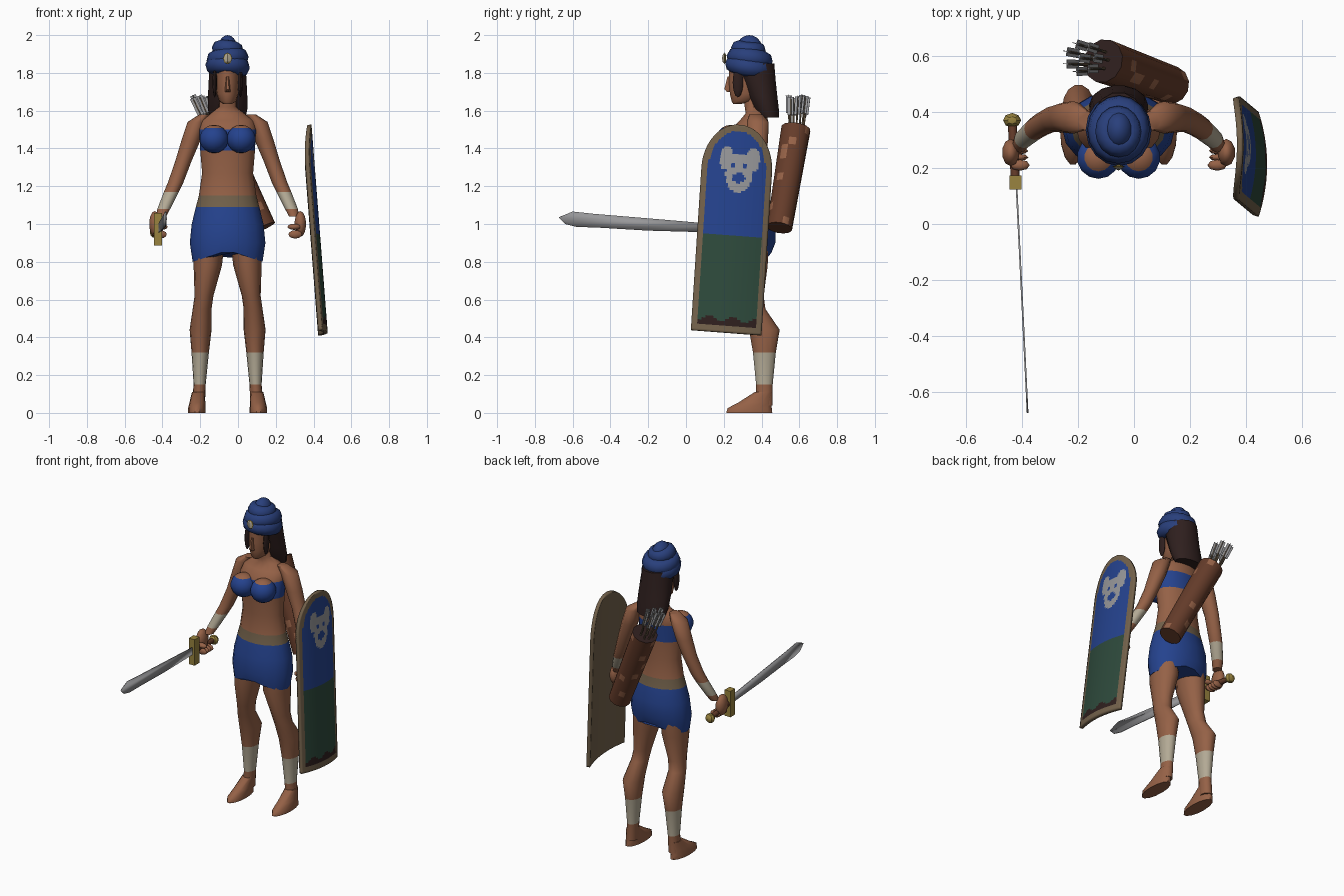
import bpy, bmesh, math, random
from mathutils import Vector, Matrix

random.seed(4)
if "Cube" in bpy.data.objects:
    bpy.data.objects.remove(bpy.data.objects["Cube"])

COLOURS = {
    "skin": (.30, .12, .062), "cloth_blue": (.018, .055, .27), "turban_blue": (.022, .05, .20),
    "tan": (.17, .12, .07), "bandage": (.45, .40, .30), "hair_dark": (.028, .014, .013),
    "leather": (.13, .045, .023), "gold": (.32, .23, .05), "steel": (.31, .31, .32),
    "field_green": (.027, .068, .045)}
MATS = {}
for key, rgb in COLOURS.items():
    m = bpy.data.materials.new(key)
    m.use_nodes = True
    m.diffuse_color = (*rgb, 1)
    m.node_tree.nodes["Principled BSDF"].inputs["Base Color"].default_value = (*rgb, 1)
    MATS[key] = m
CX = -.055  # body centre line


def finish(name, bm, rule, angle=50):
    """Turn a bmesh into an object; rule is a colour name or a function of a face centre."""
    bmesh.ops.recalc_face_normals(bm, faces=bm.faces)
    mesh = bpy.data.meshes.new(name)
    slots = []
    for f in bm.faces:
        key = rule if isinstance(rule, str) else rule(f.calc_center_median())
        if key not in slots:
            slots.append(key)
        f.material_index = slots.index(key)
    bm.to_mesh(mesh)
    bm.free()
    for key in slots:
        mesh.materials.append(MATS[key])
    obj = bpy.data.objects.new(name, mesh)
    bpy.context.collection.objects.link(obj)
    bpy.ops.object.select_all(action='DESELECT')
    obj.select_set(True)
    bpy.context.view_layer.objects.active = obj
    bpy.ops.object.shade_smooth_by_angle(angle=math.radians(angle))
    return obj


def loft(name, rings, rule, sides=14, angle=50, notch=0):
    """Skin level ellipses given as (x, y, z, rx, ry); notch lifts the middle of the first."""
    bm = bmesh.new()
    loops = []
    for i, (x, y, z, rx, ry) in enumerate(rings):
        loop = []
        for k in range(sides):
            a = math.tau * k / sides
            lift = notch * (1 - abs(math.cos(a))) if i == 0 else 0
            loop.append(bm.verts.new((x + rx * math.cos(a), y + ry * math.sin(a), z + lift)))
        loops.append(loop)
    for lo, hi in zip(loops, loops[1:]):
        for k in range(sides):
            n = (k + 1) % sides
            bm.faces.new((lo[k], lo[n], hi[n], hi[k]))
    bm.faces.new(loops[0][::-1])
    bm.faces.new(loops[-1])
    return finish(name, bm, rule, angle)


def ball(name, loc, radii, rule, u=14, v=9, angle=60):
    bm = bmesh.new()
    mat = Matrix.Translation(loc) @ Matrix.Diagonal((*radii, 1))
    bmesh.ops.create_uvsphere(bm, u_segments=u, v_segments=v, radius=1, matrix=mat)
    return finish(name, bm, rule, angle)


def box(name, loc, size, rule):
    bm = bmesh.new()
    bmesh.ops.create_cube(bm, size=1, matrix=Matrix.Translation(loc) @ Matrix.Diagonal((*size, 1)))
    return finish(name, bm, rule, 30)


def aim(obj, a, b):
    """Place an object's origin at a with its z axis pointing to b."""
    obj.location = a
    obj.rotation_mode = 'QUATERNION'
    obj.rotation_quaternion = (Vector(b) - Vector(a)).to_track_quat('Z', 'Y')


def rod(name, a, b, r, rule, sides=8):
    length = (Vector(b) - Vector(a)).length
    aim(loft(name, [(0, 0, 0, r, r), (0, 0, length, r, r)], rule, sides), a, b)


# Torso with skirt, belt and bandeau
def torso_rule(c):
    if c.z < 1.09:
        return "cloth_blue"
    if c.z < 1.15:
        return "tan"
    return "cloth_blue" if 1.39 < c.z < 1.5 else "skin"


torso = [(.33, .8, .185, .125), (.335, .9, .2, .14), (.34, 1, .19, .135), (.34, 1.09, .168, .115),
         (.34, 1.15, .152, .102), (.34, 1.27, .135, .09), (.335, 1.39, .145, .098),
         (.335, 1.5, .15, .1), (.36, 1.55, .14, .075), (.37, 1.585, .09, .055),
         (.36, 1.62, .045, .05), (.35, 1.7, .045, .05)]
loft("torso", [(CX, *r) for r in torso], torso_rule, 18, notch=.06)

# Limbs: sideways offset from the centre line, y, z and radii
leg = [(.095, .34, .95, .085, .1), (.105, .335, .78, .075, .1), (.125, .345, .62, .05, .068),
       (.135, .36, .55, .05, .062), (.143, .415, .44, .058, .083), (.145, .415, .32, .046, .062),
       (.148, .415, .15, .032, .045), (.155, .415, .04, .035, .045)]
foot = [(.163, .335, 0, .046, .125), (.163, .337, .025, .046, .12), (.16, .365, .055, .042, .09),
        (.155, .41, .11, .034, .048)]
arm = [(.12, .37, 1.58, .03, .035), (.162, .38, 1.54, .05, .058), (.195, .38, 1.44, .05, .054),
       (.235, .375, 1.33, .043, .046), (.275, .355, 1.22, .041, .042), (.298, .34, 1.17, .039, .04),
       (.338, .305, 1.08, .034, .034), (.352, .285, 1.04, .027, .03)]
for side, s in (("left", 1), ("right", -1)):
    def put(rings):
        return [(CX + s * r[0], *r[1:]) for r in rings]
    loft(side + "_leg", put(leg), lambda c: "bandage" if .15 < c.z < .32 else "skin")
    loft(side + "_foot", put(foot), "skin")
    loft(side + "_arm", put(arm), lambda c: "bandage" if 1.08 < c.z < 1.17 else "skin", 12)
    ball(side + "_bust", (CX + s * .072, .238, 1.45), (.078, .078, .075),
         lambda c: "cloth_blue" if c.z < 1.505 else "skin")
    # Curled hand
    ball(side + "_palm", (CX + s * .385, .255, 1.0), (.032, .05, .068), "skin", 10, 7)
    for i in range(4):
        ball(f"{side}_finger_{i}", (CX + s * .358, .215 + .023 * i, .945), (.036, .013, .022), "skin", 8, 6)
    ball(side + "_thumb", (CX + s * .352, .21, .985), (.035, .02, .016), "skin", 8, 6)

# Head, nose and long hair
head = [(.27, 1.635, .022, .02), (.3, 1.65, .045, .06), (.32, 1.69, .058, .09),
        (.33, 1.75, .064, .105), (.335, 1.85, .066, .108)]
loft("head", [(CX, *r) for r in head], "skin")
nose = [(.228, 1.7, .015, .014), (.222, 1.713, .014, .022), (.228, 1.78, .007, .01)]
loft("nose", [(CX, *r) for r in nose], "skin", 6)
hair = [(.44, 1.565, .095, .055), (.425, 1.61, .105, .068), (.405, 1.68, .104, .08),
        (.385, 1.76, .1, .092), (.36, 1.85, .095, .11)]
loft("hair", [(CX, *r) for r in hair], "hair_dark")
for side, s in (("left", 1), ("right", -1)):
    ball(side + "_hair_lock", (CX + s * .068, .275, 1.75), (.012, .028, .08), "hair_dark", 8, 6)


# Wound turban: stacked tilted rolls around a dome
def roll(name, loc, radius, thick, tilt, lean):
    bm = bmesh.new()
    turns, ring = 16, 8
    grid = []
    for i in range(turns):
        a = math.tau * i / turns
        grid.append([bm.verts.new(((radius + thick * math.cos(b)) * math.cos(a),
                                   (radius + thick * math.cos(b)) * math.sin(a) * 1.1,
                                   thick * 1.15 * math.sin(b)))
                     for b in (math.tau * k / ring for k in range(ring))])
    for i in range(turns):
        for k in range(ring):
            n, j = (k + 1) % ring, (i + 1) % turns
            bm.faces.new((grid[i][k], grid[j][k], grid[j][n], grid[i][n]))
    obj = finish(name, bm, "turban_blue", 60)
    obj.location = loc
    obj.rotation_euler = (tilt, lean, 0)


roll("turban_lower_roll", (CX, .335, 1.835), .075, .043, -.16, .08)
roll("turban_middle_roll", (CX, .337, 1.875), .068, .044, -.14, -.1)
roll("turban_upper_roll", (CX, .33, 1.925), .046, .038, -.1, .12)
ball("turban_dome", (CX, .335, 1.93), (.052, .068, .07), "turban_blue")
ball("turban_jewel_setting", (CX, .205, 1.877), (.024, .008, .03), "gold", 4, 4, 20)
ball("turban_jewel", (CX, .2, 1.877), (.019, .009, .025), "bandage", 4, 4, 20)


# Curved tall shield, painted by rule
def shield_half(v):
    return .187 * math.sqrt(max(0, 1 - (max(0, v - .86) / .242) ** 2))


def shield_point(u, v):
    return (.475 - .078 * v - .03 * (u / .187) ** 2, .2125 + .065 * v + u, .425 + v - .075 * u)


def inside(a, b, ca, cb, ra, rb):
    return ((a - ca) / ra) ** 2 + ((b - cb) / rb) ** 2 < 1


def shield_rule(u, v):
    if v < .04 or abs(u) > .152 or (v > .86 and not inside(u, v, 0, .86, .152, .205)):
        return "tan"
    if v < .07 + .012 * math.sin(u * 50):
        return "hair_dark"
    if v < .51:
        return "field_green"
    a, b = abs(u - .012), v - .865
    hole = inside(a, b, 0, -.045, .036, .026) or inside(a, b, .03, .02, .011, .014)
    charge = inside(a, b, 0, -.03, .07, .092) or inside(a, b, .07, .055, .035, .065) \
        or inside(a, b, 0, .05, .045, .035)
    return "steel" if charge and not hole else "cloth_blue"


cols, rows = 36, 92
bm = bmesh.new()
grid = []
for j in range(rows + 1):
    v = 1.1 * j / rows
    grid.append([bm.verts.new(shield_point((2 * i / cols - 1) * shield_half(v), v)) for i in range(cols + 1)])
for j in range(rows):
    for i in range(cols):
        bm.faces.new((grid[j][i], grid[j][i + 1], grid[j + 1][i + 1], grid[j + 1][i]))


def shield_face(c):
    # Undo the shield's slant to get across and along distances
    v = c.z - .425
    for _ in range(4):
        u = c.y - .2125 - .065 * v
        v = c.z - .425 + .075 * u
    return shield_rule(u, v)


shield = finish("shield", bm, shield_face, 40)
if sum(p.normal.x for p in shield.data.polygons) < 0:
    shield.data.flip_normals()
shield.data.materials.append(MATS["tan"])
board = shield.modifiers.new("thickness", 'SOLIDIFY')
board.thickness, board.offset = .022, -1
board.material_offset = board.material_offset_rim = 20

# Sword: flat blade that widens towards the tip
outline = [(.15, .955), (-.2, .965), (-.45, .98), (-.58, .985), (-.64, 1.0), (-.675, 1.035),
           (-.6, 1.066), (-.5, 1.055), (-.2, 1.03), (.15, 1.0)]
bm = bmesh.new()
bm.faces.new([bm.verts.new((-.42 + .049 * (.15 - y), y, z)) for y, z in outline])
blade = finish("sword_blade", bm, "steel")
edge = blade.modifiers.new("thickness", 'SOLIDIFY')
edge.thickness, edge.offset = .006, 0
box("sword_guard", (-.423, .148, .972), (.042, .05, .17), "gold")
rod("sword_grip", (-.423, .15, .972), (-.435, .37, .955), .016, "leather")
ball("sword_pommel", (-.435, .37, .955), (.032, .026, .03), "gold", 8, 6, 30)

# Quiver on the back, worn patches on the leather, dark mouth
base, mouth = Vector((.135, .495, .98)), Vector((-.11, .582, 1.505))
length = (mouth - base).length
tube = [(0, 0, length * i / 14, .068 + .011 * i / 14, .068 + .008 * i / 14) for i in range(15)]


def quiver_rule(c):
    if c.z > length - .001:
        return "hair_dark"
    return "skin" if random.random() < .09 and c.z > .01 else "leather"


aim(loft("quiver", tube, quiver_rule, 12), base, mouth)

# Arrows fanning out of the quiver, each with crossed feathers
for i in range(8):
    a = math.tau * i / 7
    spread = 0 if i == 7 else 1
    offset = Vector((math.cos(a), math.sin(a), .15 * math.sin(3 * a))) * spread
    start = mouth + offset * .035 - Vector((0, 0, .04))
    tip = Vector((-.19, .593, 1.665)) + offset * .05
    rod(f"arrow_shaft_{i}", start, tip, .005, "tan", 6)
    for k, size in enumerate(((.032, .003, .1), (.003, .032, .1))):
        vane = box(f"arrow_feather_{i}_{k}", (0, 0, .055), size, "steel")
        aim(vane, tip - (tip - start).normalized() * .095, tip + (tip - start))
